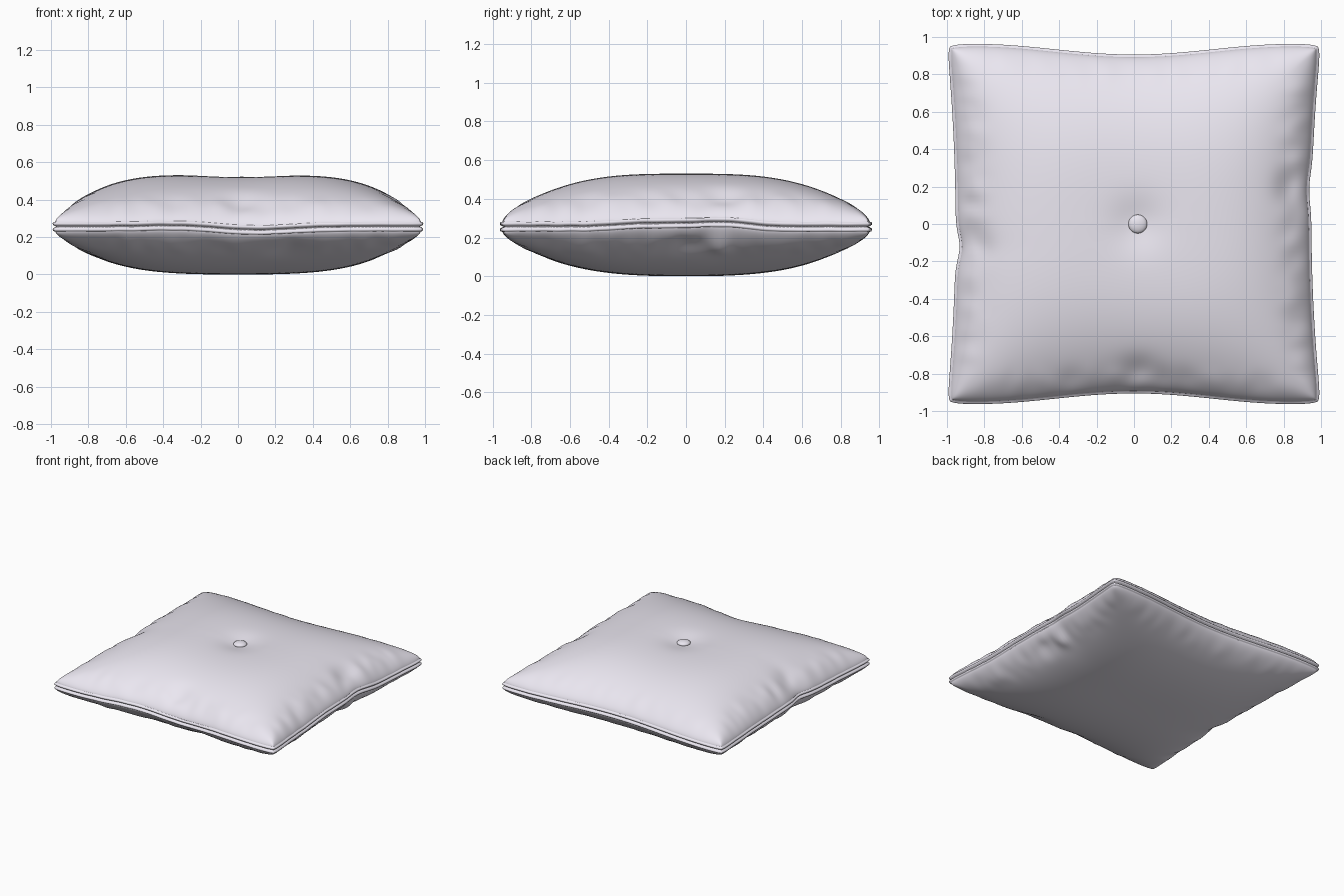
import bpy, bmesh, math
from mathutils import Vector, noise

if "Cube" in bpy.data.objects:
    bpy.data.objects.remove(bpy.data.objects["Cube"])

N = 120          # grid cells per side of each cloth panel


def gauss(t, c, s):
    return math.exp(-((t - c) / s) ** 2)


def outline(u, v):
    """Map the unit square to the pinched cushion plan."""
    in_l = 0.045 * (1 - v * v) + 0.022 * gauss(v, -0.13, 0.10)
    in_r = 0.050 * (1 - v * v) + 0.014 * gauss(v, 0.20, 0.12)
    in_y = 0.057 * (0.5 + 0.5 * math.cos(math.pi * min(1, abs(u) / 0.87)))
    corner = 1 - 0.012 * (abs(u) * abs(v)) ** 24
    x = u * (0.985 - (in_r if u > 0 else in_l) * u * u) * corner
    y = v * (0.949 - in_y * v * v) * corner
    return x, y


def seam_z(u, v):
    """Gently wandering seam height."""
    z = 0.256
    z -= 0.018 * gauss(u, 0.12, 0.28) * max(0, -v) ** 4
    z += 0.006 * gauss(u, -0.35, 0.2) * max(0, -v) ** 4
    z += 0.024 * (gauss(v, -0.18, 0.25) * 0.7 + gauss(v, 0.2, 0.18)) * max(0, u) ** 4
    z += 0.012 * gauss(v, -0.1, 0.3) * max(0, -u) ** 4
    return z


def puff(u, v):
    """Stuffed height, with soft creases along the corner diagonals."""
    a = max(1e-5, 1 - abs(u) ** 3.4) ** 0.75
    b = max(1e-5, 1 - abs(v) ** 2.9) ** 0.70
    return (a ** -2.2 + b ** -2.2 - 1) ** (-1 / 2.2)


def wrinkle(u, v, layer):
    """Small gathers running inward from the seam."""
    big, small = max(abs(u), abs(v)), min(abs(u), abs(v))
    side, t = ((1 if u > 0 else 2), v) if abs(u) > abs(v) else ((3 if v > 0 else 4), u)
    amp = {1: 0.016, 2: 0.012, 3: 0.005, 4: 0.010}[side]
    fade = 1 - (small / max(big, 1e-5)) ** 6
    d = 1 - big
    n = noise.noise(Vector((t * 10, d * 4, side * 7.3 + layer * 31)))
    return amp * n * fade * gauss(d, 0.09, 0.08)


LIP = 0.026      # half height of the seam at the panel edge


def panel_point(u, v, top):
    x, y = outline(u, v)
    p, s = puff(u, v), seam_z(u, v)
    r2 = (x - 0.02) ** 2 + y * y
    w = wrinkle(u, v, top)
    if top:
        z = s + LIP + (0.546 - s - LIP - 0.03 * v * v) * p + w
        z -= 0.022 * math.exp(-r2 / 0.16) + 0.028 * math.exp(-r2 / 0.018)
        z -= 0.016 * gauss(u, 0, 0.35) * abs(v) * p
        z -= 0.022 * gauss(u, 0.02, 0.10) * gauss(v, -0.86, 0.09)
        z -= 0.020 * gauss(v, 0.2, 0.10) * gauss(u, 0.88, 0.08)
        z -= 0.018 * gauss(v, -0.12, 0.10) * gauss(u, -0.88, 0.08)
    else:
        z = s - LIP - (s - LIP - 0.02 * v * v - 0.02 * u * u) * p + w
        z += 0.030 * gauss(v, 0.03, 0.10) * gauss(u, 0.90, 0.07)
        z -= 0.020 * gauss(v, 0.18, 0.08) * gauss(u, 0.90, 0.07)
        z += 0.020 * gauss(u, 0.25, 0.10) * gauss(v, -0.88, 0.09)
    return Vector((x, y, z))


def add_mesh(name, bm):
    bmesh.ops.recalc_face_normals(bm, faces=bm.faces)
    for f in bm.faces:
        f.smooth = True
    me = bpy.data.meshes.new(name)
    bm.to_mesh(me)
    bm.free()
    me.materials.append(cloth)
    ob = bpy.data.objects.new(name, me)
    bpy.context.collection.objects.link(ob)
    return ob


cloth = bpy.data.materials.new("pale_cloth")
cloth.diffuse_color = (0.83, 0.80, 0.88, 1)
cloth.use_nodes = True
cloth.node_tree.nodes["Principled BSDF"].inputs["Base Color"].default_value = cloth.diffuse_color

# Cushion cover: top and bottom cloth panels, denser toward the seam
steps = [math.sin((i / N - 0.5) * math.pi) for i in range(N + 1)]
bm = bmesh.new()
edges = []
for top in (1, 0):
    g = [[bm.verts.new(panel_point(u, v, top)) for u in steps] for v in steps]
    for j in range(N):
        for i in range(N):
            bm.faces.new((g[j][i], g[j][i + 1], g[j + 1][i + 1], g[j + 1][i]))
    edges.append(g[0][:-1] + [r[-1] for r in g[:-1]] + g[-1][:0:-1] + [r[0] for r in g[:0:-1]])

# Seam: two soft rolls with a stitched groove between, joined to both panels
half = [(0.009, 0.024), (0.014, 0.018), (0.012, 0.010), (0.004, 0.004)]
profile = half + [(-0.006, 0)] + [(o, -z) for o, z in reversed(half)]
upper, lower = edges
count = len(upper)
rows = [upper] + [[] for _ in profile] + [lower]
for k in range(count):
    mid = (upper[k].co + lower[k].co) / 2
    tan = upper[(k + 1) % count].co - upper[k - 1].co
    out = Vector((tan.y, -tan.x, 0)).normalized()
    for row, (o, z) in zip(rows[1:-1], profile):
        row.append(bm.verts.new(mid + out * o + Vector((0, 0, z))))
for a, b in zip(rows, rows[1:]):
    for k in range(count):
        m = (k + 1) % count
        bm.faces.new((a[k], a[m], b[m], b[k]))
add_mesh("cushion_cover", bm)

# Centre button
bm = bmesh.new()
bmesh.ops.create_uvsphere(bm, u_segments=32, v_segments=16, radius=0.05)
bmesh.ops.scale(bm, vec=(1, 1, 0.42), verts=bm.verts)
button = add_mesh("button", bm)
button.location = (0.02, 0, 0.502)
